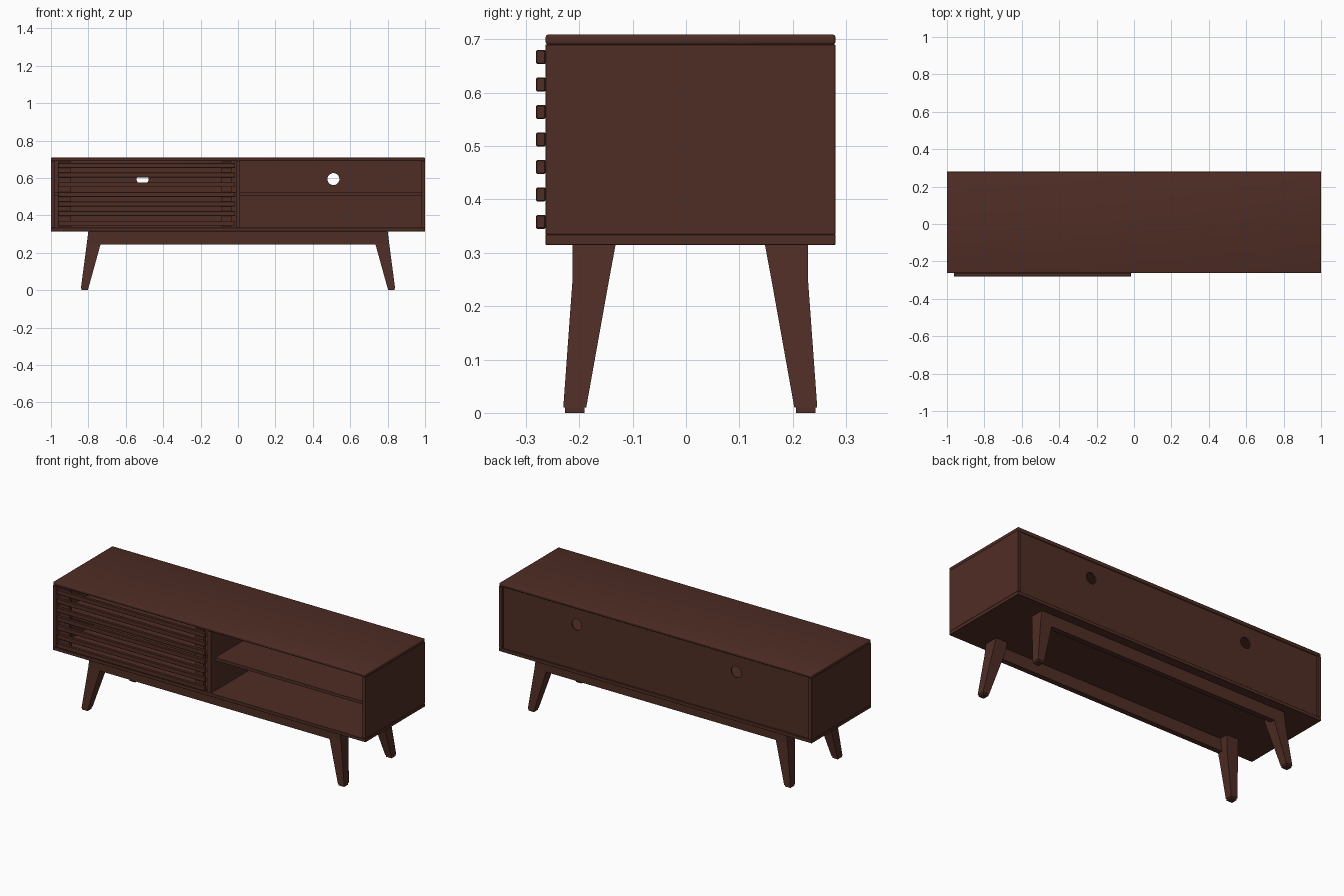
import bpy, bmesh, math

if "Cube" in bpy.data.objects:
    bpy.data.objects.remove(bpy.data.objects["Cube"])

wood = bpy.data.materials.new("dark walnut")
wood.diffuse_color = (0.078, 0.026, 0.018, 1)
wood.use_nodes = True
wood.node_tree.nodes["Principled BSDF"].inputs["Base Color"].default_value = wood.diffuse_color


def finish(name, bm, bevel=0.0, segments=1):
    bmesh.ops.recalc_face_normals(bm, faces=bm.faces)
    if bevel:
        bmesh.ops.bevel(bm, geom=bm.edges[:], offset=bevel, segments=segments,
                        profile=0.5, affect='EDGES')
    mesh = bpy.data.meshes.new(name)
    bm.to_mesh(mesh)
    bm.free()
    ob = bpy.data.objects.new(name, mesh)
    bpy.context.collection.objects.link(ob)
    mesh.materials.append(wood)
    return ob


def loft(name, rings, bevel=0.0, segments=1):
    """Stack of rectangles (x0, x1, y0, y1, z) joined into a solid."""
    bm = bmesh.new()
    loops = [[bm.verts.new(p) for p in ((a, c, z), (b, c, z), (b, d, z), (a, d, z))]
             for a, b, c, d, z in rings]
    bm.faces.new(loops[0][::-1])
    bm.faces.new(loops[-1])
    for lo, hi in zip(loops, loops[1:]):
        for i in range(4):
            j = (i + 1) % 4
            bm.faces.new((lo[i], lo[j], hi[j], hi[i]))
    return finish(name, bm, bevel, segments)


def box(name, x0, x1, y0, y1, z0, z1, bevel=0.0, segments=1):
    return loft(name, [(x0, x1, y0, y1, z0), (x0, x1, y0, y1, z1)], bevel, segments)


FRONT, BACK = -0.263, 0.28

# Cabinet shell
top = box("top_panel", -1, 1, FRONT, BACK, 0.69, 0.709, 0.005, 3)
bpy.context.view_layer.objects.active = top
top.select_set(True)
bpy.ops.object.shade_smooth_by_angle(angle=math.radians(35))
top.select_set(False)
box("bottom_panel", -1, 1, FRONT, BACK, 0.315, 0.334, 0.001)
box("left_side", -1, -0.98, FRONT, BACK, 0.334, 0.69, 0.001)
box("right_side", 0.98, 1, FRONT, BACK, 0.334, 0.69, 0.001)
box("divider", -0.01, 0.01, FRONT, 0.262, 0.334, 0.69)
box("left_shelf", -0.98, -0.01, FRONT + 0.04, 0.262, 0.507, 0.525)
box("right_shelf", 0.01, 0.98, FRONT + 0.04, 0.262, 0.507, 0.525)

# Back panel with two round cable holes, as a filled profile
curve = bpy.data.curves.new("back_panel", 'CURVE')
curve.dimensions = '2D'
curve.fill_mode = 'BOTH'
curve.extrude = 0.004
outlines = [[(-0.98, 0.334), (0.98, 0.334), (0.98, 0.69), (-0.98, 0.69)]]
for cx in (-0.51, 0.51):
    outlines.append([(cx + 0.032 * math.cos(t * math.tau / 32),
                      0.594 + 0.032 * math.sin(t * math.tau / 32)) for t in range(32)])
for pts in outlines:
    spline = curve.splines.new('POLY')
    spline.points.add(len(pts) - 1)
    for p, (x, z) in zip(spline.points, pts):
        p.co = (x, z, 0, 1)
    spline.use_cyclic_u = True
curve.materials.append(wood)
back = bpy.data.objects.new("back_panel", curve)
back.location = (0, 0.266, 0)
back.rotation_euler = (math.pi / 2, 0, 0)
bpy.context.collection.objects.link(back)

# Slatted sliding door: open slats on two stiles
for i in range(7):
    z = 0.358 + i * 0.0515
    box(f"door_slat_{i + 1}", -0.963, -0.015, -0.281, FRONT, z - 0.013, z + 0.013, 0.002)
box("door_left_stile", -0.96, -0.893, FRONT, -0.243, 0.337, 0.687)
box("door_right_stile", -0.088, -0.035, FRONT, -0.243, 0.337, 0.687)

# Splayed legs, feet and long aprons
MID = 0.008


def span(a, b, s):
    return sorted((a * s, b * s))


for sy, end in ((-1, "front"), (1, "back")):
    y0, y1 = (MID + v for v in span(0.191, 0.221, sy))
    box(f"{end}_apron", -0.75, 0.75, y0, y1, 0.245, 0.315)
    for sx, side in ((-1, "left"), (1, "right")):
        rings = []
        for xi, xo, yi, yo, z in ((0.80, 0.84, 0.195, 0.238, 0.01),
                                  (0.735, 0.809, 0.153, 0.221, 0.245),
                                  (0.725, 0.80, 0.14, 0.221, 0.315)):
            rings.append((*span(xi, xo, sx), *(MID + v for v in span(yi, yo, sy)), z))
        loft(f"{end}_{side}_leg", rings)
        box(f"{end}_{side}_foot", *span(0.803, 0.838, sx),
            *(MID + v for v in span(0.198, 0.235, sy)), 0, 0.01)
